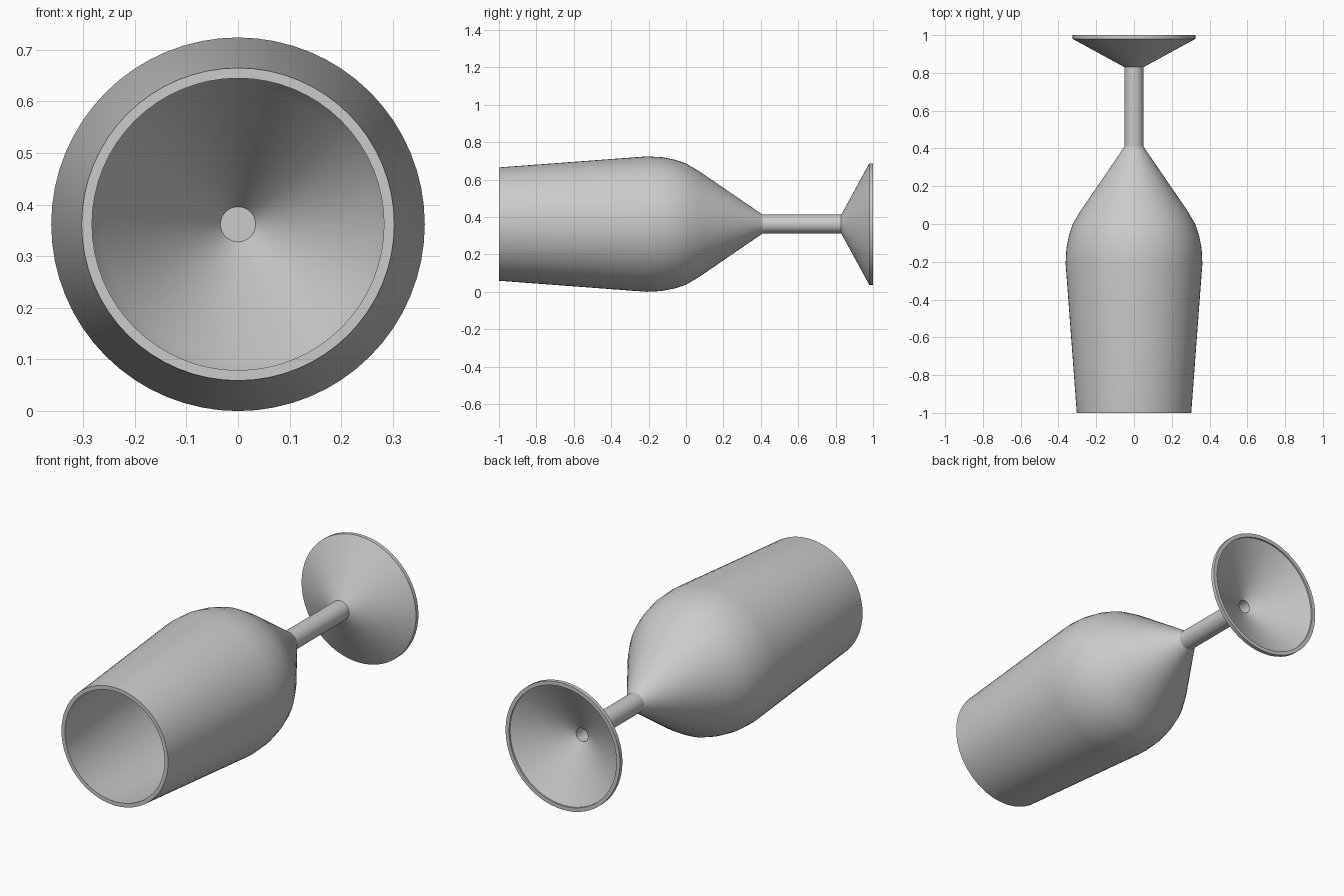
import bpy
import bmesh
import math

SEGMENTS = 64
WIDEST = 0.362
STEM_R, BORE_R = 0.05, 0.034

cube = bpy.data.objects.get("Cube")
if cube:
    bpy.data.objects.remove(cube, do_unlink=True)


def lathe(name, profile, height):
    """Revolve (y, radius) points around a lengthwise axis at the given height."""
    bm = bmesh.new()
    verts = [bm.verts.new((r, y, 0)) for y, r in profile]
    edges = [bm.edges.new(pair) for pair in zip(verts, verts[1:])]
    bmesh.ops.spin(bm, geom=verts + edges, cent=(0, 0, 0), axis=(0, 1, 0),
                   angle=math.tau, steps=SEGMENTS)
    bmesh.ops.remove_doubles(bm, verts=bm.verts, dist=0.0001)
    bmesh.ops.recalc_face_normals(bm, faces=bm.faces)
    mesh = bpy.data.meshes.new(name)
    bm.to_mesh(mesh)
    bm.free()
    obj = bpy.data.objects.new(name, mesh)
    obj.location.z = height
    bpy.context.collection.objects.link(obj)
    bpy.ops.object.select_all(action="DESELECT")
    obj.select_set(True)
    bpy.context.view_layer.objects.active = obj
    bpy.ops.object.shade_smooth_by_angle(angle=math.radians(30))
    return obj


# Bowl interior, from its flat bottom out to the rim
bowl_inside = [(0.398, 0), (0.398, BORE_R), (0.06, 0.264), (-0.01, 0.305),
               (-0.07, 0.325), (-0.135, 0.338), (-0.21, 0.342), (-1, 0.283)]

# Bowl exterior, from the rim back to the stem
bowl_outside = [(-1, 0.303), (-0.21, WIDEST), (-0.13, 0.358), (-0.06, 0.344),
                (0, 0.324), (0.07, 0.283), (0.41, STEM_R)]

# Stem and flared foot with a thin upright edge
foot_outside = [(0.83, STEM_R), (0.98, 0.325), (1, 0.325)]

# Hollow underside of the foot and the bore up the stem
foot_inside = [(1, 0.305), (0.992, 0.305), (0.844, BORE_R),
               (0.415, BORE_R), (0.415, 0)]

lathe("wine_glass", bowl_inside + bowl_outside + foot_outside + foot_inside, WIDEST)
